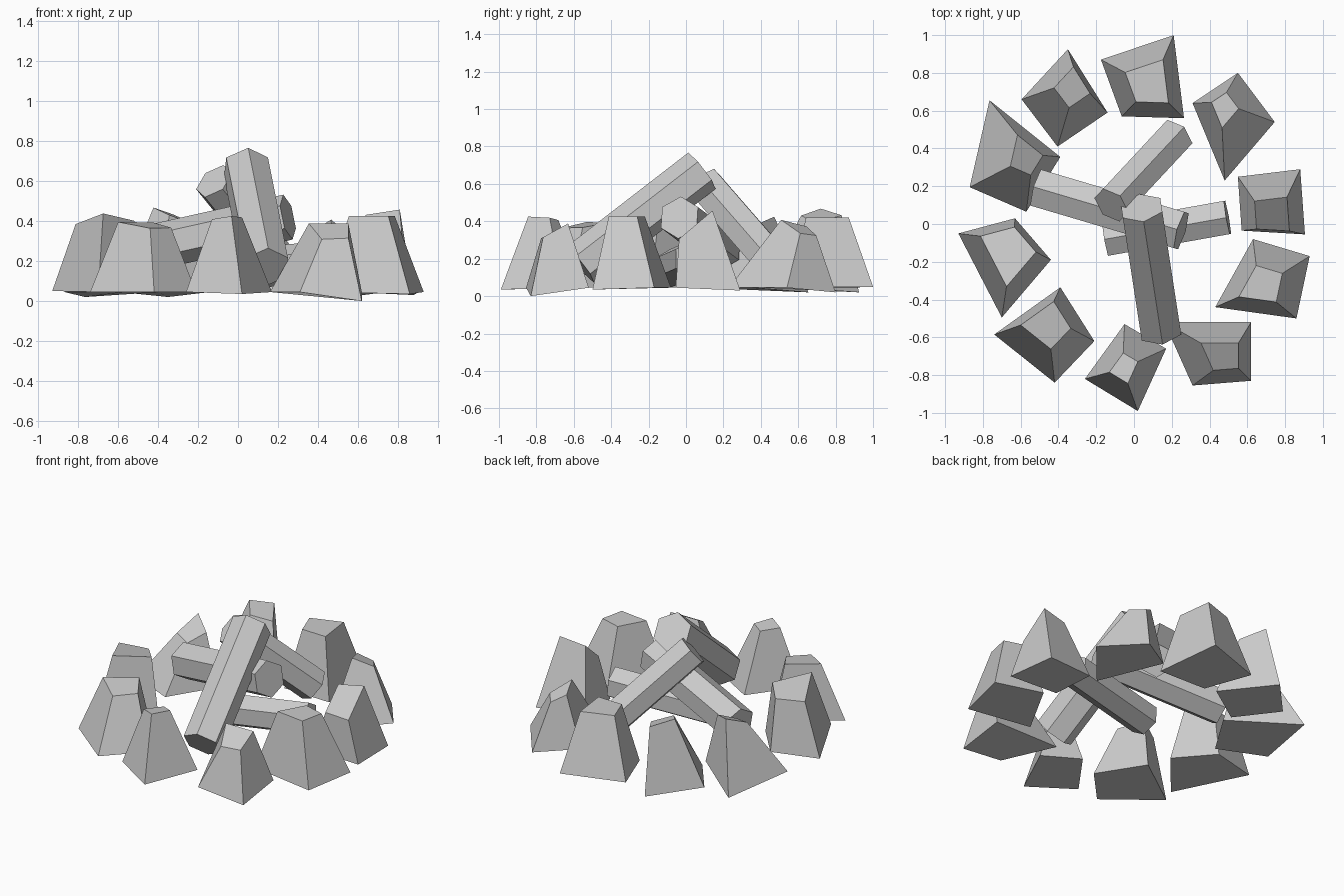
import bpy, bmesh
from mathutils import Vector, Matrix

if "Cube" in bpy.data.objects:
    bpy.data.objects.remove(bpy.data.objects["Cube"])


def finish(name, bm):
    bmesh.ops.recalc_face_normals(bm, faces=bm.faces)
    me = bpy.data.meshes.new(name)
    bm.to_mesh(me)
    bm.free()
    bpy.context.collection.objects.link(bpy.data.objects.new(name, me))


def stone(name, base, top, size, slope=(0, 0), low=0.02):
    """Tapered block: four ground corners, a shrunken and tilted top."""
    pts = [Vector(p) for p in base]
    mid = sum(pts, Vector((0, 0))) / 4
    outer = max(pts, key=lambda p: p.length)
    cx, cy, cz = top
    bm = bmesh.new()
    lower, upper = [], []
    for p in pts:
        d = (p - mid) * size
        lower.append(bm.verts.new((p.x, p.y, low if p is outer else 0.045)))
        upper.append(bm.verts.new((cx + d.x, cy + d.y,
                                   cz + d.x * slope[0] + d.y * slope[1])))
    bm.faces.new(lower)
    bm.faces.new(upper)
    for i in range(4):
        j = (i + 1) % 4
        bm.faces.new((lower[i], lower[j], upper[j], upper[i]))
    finish(name, bm)


def log(name, a, b, r):
    """Six-sided log between two end centres, one ridge facing up."""
    a, b = Vector(a), Vector(b)
    axis = b - a
    m = Matrix.Translation((a + b) / 2) @ axis.to_track_quat('Z', 'Y').to_matrix().to_4x4()
    bm = bmesh.new()
    bmesh.ops.create_cone(bm, cap_ends=True, segments=6, radius1=r, radius2=r,
                          depth=axis.length, matrix=m)
    finish(name, bm)


# Ring of stones, clockwise from the back
stone("stone_back", [(-.175, .87), (.21, 1.0), (.265, .56), (-.065, .57)],
      (.075, .74, .42), .52, low=.05)
stone("stone_back_right", [(.31, .64), (.55, .80), (.745, .54), (.48, .23)],
      (.48, .615, .36), .33, (-.35, -.4))
stone("stone_right", [(.55, .25), (.88, .29), (.905, -.055), (.57, -.035)],
      (.73, .05, .375), .52, (.05, .85), .03)
stone("stone_right_front", [(.63, -.08), (.93, -.17), (.86, -.50), (.43, -.44)],
      (.685, -.32, .425), .46, low=.035)
stone("stone_front_right", [(.16, -.52), (.62, -.52), (.62, -.83), (.31, -.855)],
      (.47, -.70, .35), .43, (0, .55), 0)
stone("stone_front", [(-.05, -.53), (.17, -.66), (.02, -.99), (-.26, -.82)],
      (-.05, -.76, .415), .35, (.1, -.1), .035)
stone("stone_front_left", [(-.39, -.335), (-.21, -.62), (-.42, -.84), (-.74, -.585)],
      (-.45, -.54, .38), .5, (-.1, .12), .045)
stone("stone_left", [(-.93, -.05), (-.63, .03), (-.44, -.19), (-.70, -.495)],
      (-.66, -.14, .40), .6, (0, -.2), .05)
stone("stone_left_back", [(-.765, .655), (-.39, .355), (-.57, .065), (-.87, .195)],
      (-.575, .35, .37), .36, (0, .45))
stone("stone_back_left", [(-.35, .925), (-.14, .59), (-.405, .41), (-.595, .66)],
      (-.33, .715, .43), .42, (-.4, .05))

# Stacked logs
log("log_front", (.04, .085, .67), (.14, -.565, .168), .122)
log("log_back", (-.12, .10, .60), (.22, .465, .18), .105)
log("log_left", (.25, -.035, .42), (-.51, .19, .25), .115)
log("log_right", (-.15, -.08, .15), (.495, .035, .20), .103)
